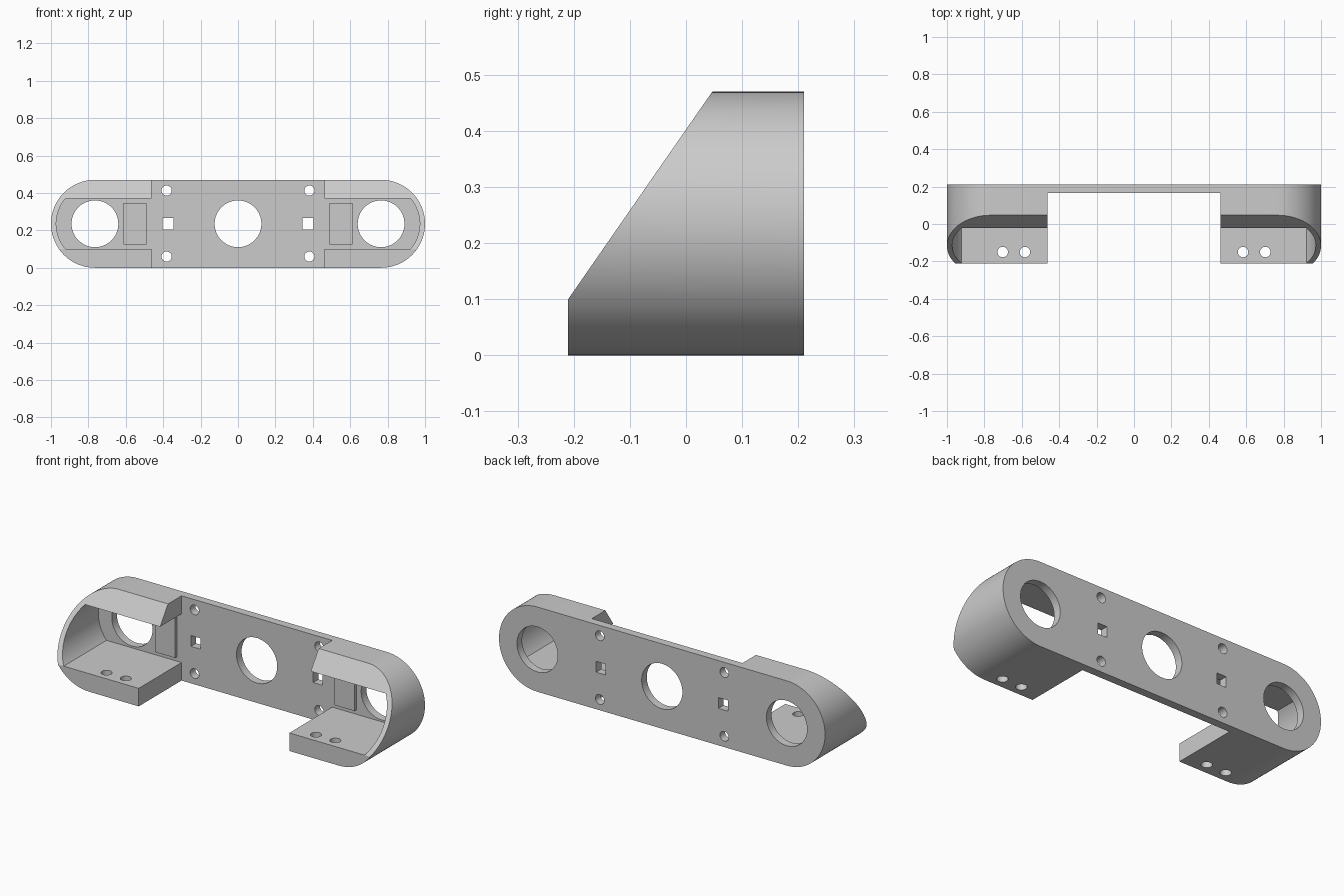
import bpy
import bmesh
from math import sin, cos, pi, sqrt, asin
from mathutils import Vector

old = bpy.data.objects.get("Cube")
if old:
    bpy.data.objects.remove(old, do_unlink=True)

R, CX, CZ = 0.235, 0.765, 0.235          # outline end radius and centres
FRONT, BACK, PLATE = -0.21, 0.21, 0.165  # depth positions
INNER, FLOOR, ROOF = 0.462, 0.10, 0.37   # pod opening

grey = bpy.data.materials.new("plain grey")
grey.use_nodes = True
colour = (0.6, 0.6, 0.6, 1)
grey.diffuse_color = colour
grey.node_tree.nodes["Principled BSDF"].inputs["Base Color"].default_value = colour

# Map profile coordinates (a, b) and depth d to space, by extrusion axis
PLACE = {"x": lambda a, b, d: (d, a, b),
         "y": lambda a, b, d: (a, d, b),
         "z": lambda a, b, d: (a, b, d)}


def prism(name, profile, axis, lo, hi):
    """Extrude a closed profile along one axis."""
    bm = bmesh.new()
    ends = [[bm.verts.new(PLACE[axis](a, b, d)) for a, b in profile] for d in (lo, hi)]
    bm.faces.new(ends[0])
    bm.faces.new(ends[1])
    n = len(profile)
    for i in range(n):
        j = (i + 1) % n
        bm.faces.new((ends[0][i], ends[0][j], ends[1][j], ends[1][i]))
    bmesh.ops.recalc_face_normals(bm, faces=bm.faces)
    mesh = bpy.data.meshes.new(name)
    bm.to_mesh(mesh)
    bm.free()
    mesh.materials.append(grey)
    obj = bpy.data.objects.new(name, mesh)
    bpy.context.collection.objects.link(obj)
    return obj


def arc(x, z, r, start, end, steps):
    return [(x + r * cos(start + (end - start) * i / steps),
             z + r * sin(start + (end - start) * i / steps)) for i in range(steps + 1)]


def circle(x, z, r, steps=48):
    return arc(x, z, r, 0, 2 * pi, steps)[:-1]


def rect(a0, a1, b0, b1):
    return [(a0, b0), (a1, b0), (a1, b1), (a0, b1)]


# Rounded body
outline = arc(CX, CZ, R, -pi / 2, pi / 2, 48) + arc(-CX, CZ, R, pi / 2, 3 * pi / 2, 48)
body = prism("bracket_body", outline, "y", FRONT, BACK)

# Open middle and sloped front
cutters = [
    prism("middle_cutter", rect(-INNER, INNER, -0.1, 0.6), "y", -0.4, PLATE),
    prism("slope_cutter", [(FRONT - 0.0695, 0), (FRONT, FLOOR), (0.047, 0.47),
                           (0.1165, 0.57), (-0.5, 0.57), (-0.5, 0)], "x", -1.2, 1.2),
    prism("centre_hole_cutter", circle(0, CZ, 0.125, 64), "y", 0, 0.4),
]

half = asin((ROOF - CZ) / 0.207)
for s in (-1, 1):
    # Hollow pod with a thin curved end wall
    hollow = [(s * x, z) for x, z in
              [(INNER - 0.1, FLOOR)] + arc(CX, CZ, 0.207, -half, half, 32)
              + [(INNER - 0.1, ROOF)]]
    cutters.append(prism("pod_cutter", hollow, "y", -0.4, PLATE))
    # Holes in the back plate
    cutters.append(prism("end_hole_cutter", circle(s * CX, CZ, 0.125, 64), "y", 0, 0.4))
    cutters.append(prism("square_hole_cutter",
                         rect(s * 0.375 - 0.029, s * 0.375 + 0.029, CZ - 0.03, CZ + 0.03),
                         "y", 0, 0.4))
    for z in (0.06, 0.413):
        cutters.append(prism("screw_hole_cutter", circle(s * 0.382, z, 0.027, 32), "y", 0, 0.4))
    # Holes in the pod floor
    for x in (0.583, 0.702):
        cutters.append(prism("floor_hole_cutter", circle(s * x, -0.15, 0.028, 32),
                             "z", -0.1, 0.2))

for cutter in cutters:
    mod = body.modifiers.new(cutter.name, "BOOLEAN")
    mod.operation = "DIFFERENCE"
    mod.solver = "EXACT"
    mod.object = cutter

# Bake the cuts, then drop the cutters
result = bpy.data.meshes.new_from_object(
    body.evaluated_get(bpy.context.evaluated_depsgraph_get()))
body.modifiers.clear()
body.data = result
for cutter in cutters:
    bpy.data.objects.remove(cutter, do_unlink=True)

# Raised pads inside the pods
for side, s in (("right", -1), ("left", 1)):
    prism(side + "_pad", rect(s * 0.55 - 0.0615, s * 0.55 + 0.0615, 0.125, 0.345),
          "y", PLATE - 0.018, PLATE + 0.005)

bpy.ops.object.select_all(action="DESELECT")
body.select_set(True)
bpy.context.view_layer.objects.active = body
bpy.ops.object.shade_smooth_by_angle(angle=pi / 6)
